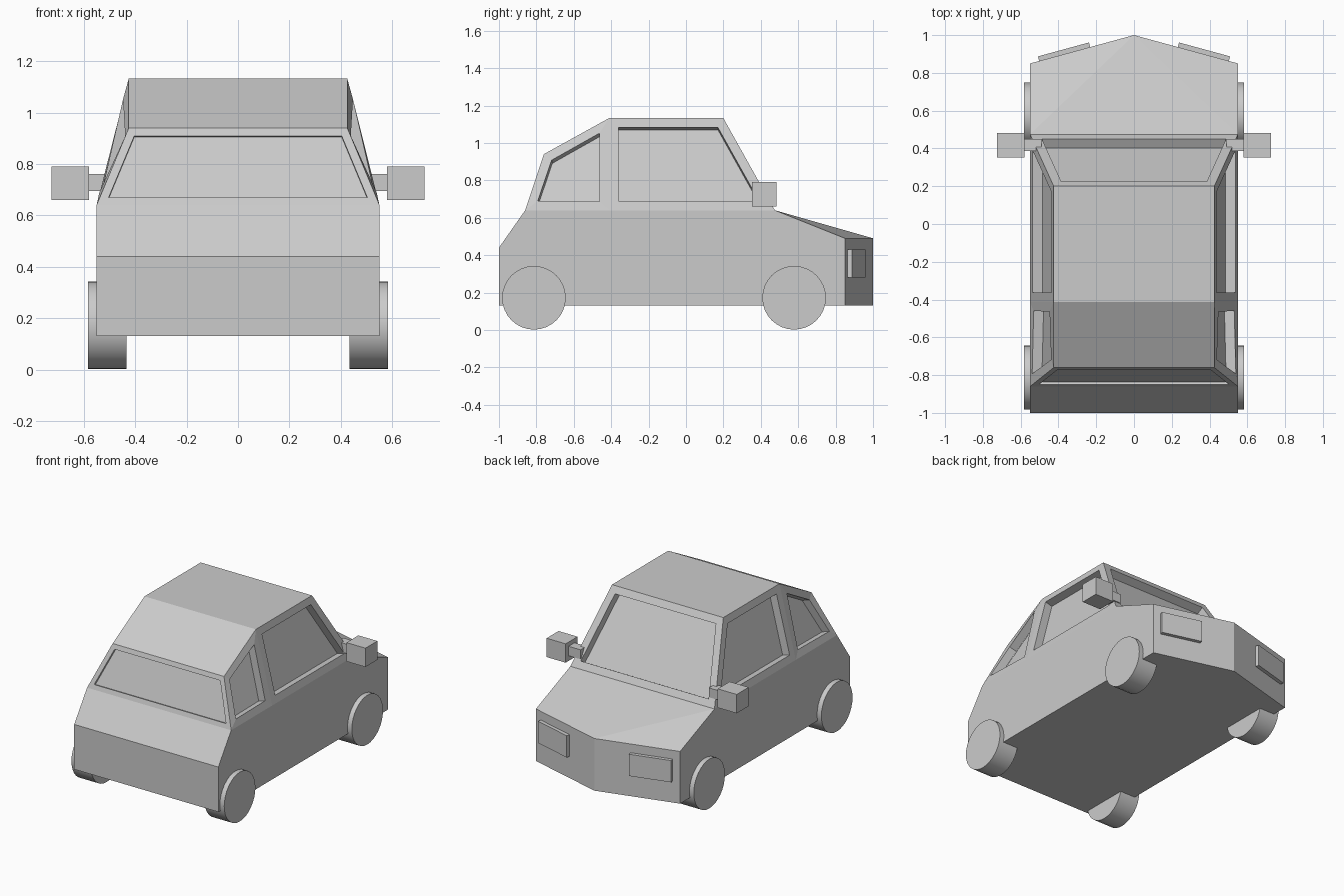
import bpy, bmesh, math
from mathutils import Matrix, Vector

if "Cube" in bpy.data.objects:
    bpy.data.objects.remove(bpy.data.objects["Cube"])


def finish(bm, name):
    bmesh.ops.recalc_face_normals(bm, faces=bm.faces)
    mesh = bpy.data.meshes.new(name)
    bm.to_mesh(mesh)
    bm.free()
    obj = bpy.data.objects.new(name, mesh)
    bpy.context.scene.collection.objects.link(obj)
    return obj


def box(name, centre, size, rot_z=0.0):
    bm = bmesh.new()
    m = (Matrix.Translation(centre) @ Matrix.Rotation(rot_z, 4, 'Z')
         @ Matrix.Diagonal((*size, 1)))
    bmesh.ops.create_cube(bm, size=1, matrix=m)
    return finish(bm, name)


def recess(bm, faces, frame, depth):
    bmesh.ops.inset_individual(bm, faces=faces, thickness=frame, use_even_offset=True)
    bmesh.ops.inset_individual(bm, faces=faces, thickness=0, depth=-depth)


# Body shell: side outline points (half width, y, z), mirrored in x
W, R = 0.55, 0.425
outline = {
    'tail_low': (W, -1, 0.13), 'tail_top': (W, -1, 0.44), 'belt_back': (W, -0.86, 0.64),
    'rear_top': (R, -0.76, 0.94), 'roof_back': (R, -0.412, 1.132), 'roof_front': (R, 0.2, 1.132),
    'belt_front': (W, 0.475, 0.64), 'nose_top': (W, 0.85, 0.49), 'nose_low': (W, 0.85, 0.13),
    'pillar': (W, -0.412, 0.64),
}
bm = bmesh.new()
sides = [{k: bm.verts.new((s * x, y, z)) for k, (x, y, z) in outline.items()} for s in (1, -1)]
tip_top, tip_low = bm.verts.new((0, 1, 0.49)), bm.verts.new((0, 1, 0.13))
right, left = sides

# Panels spanning the full width
span = ['tail_low', 'tail_top', 'belt_back', 'rear_top', 'roof_back', 'roof_front', 'belt_front']
panels = [bm.faces.new((left[a], right[a], right[b], left[b])) for a, b in zip(span, span[1:])]
rear_window, windscreen = panels[2], panels[5]
bm.faces.new((left['belt_front'], right['belt_front'], tip_top))
bm.faces.new((left['tail_low'], left['nose_low'], tip_low, right['nose_low'], right['tail_low']))

# Side panels, nose and bonnet corners
side_windows = []
for s in sides:
    def face(*names):
        return bm.faces.new([s[n] for n in names])
    face('tail_low', 'tail_top', 'belt_back', 'pillar', 'belt_front', 'nose_top', 'nose_low')
    side_windows.append(face('belt_back', 'rear_top', 'roof_back', 'pillar'))
    side_windows.append(face('pillar', 'roof_back', 'roof_front', 'belt_front'))
    bm.faces.new((s['nose_top'], s['nose_low'], tip_low, tip_top))
    bm.faces.new((s['belt_front'], s['nose_top'], tip_top))
bmesh.ops.recalc_face_normals(bm, faces=bm.faces)

# Recessed windows
recess(bm, side_windows + [windscreen], 0.05, 0.055)
recess(bm, [rear_window], 0.032, 0.015)
finish(bm, 'body')

for s, label in ((1, 'right'), (-1, 'left')):
    # Wheels
    for y, end in ((-0.813, 'rear'), (0.578, 'front')):
        bpy.ops.mesh.primitive_cylinder_add(
            vertices=32, radius=0.17, depth=0.15,
            location=(s * 0.508, y, 0.172), rotation=(0, math.pi / 2, 0))
        bpy.context.object.name = f'{end}_{label}_wheel'
        bpy.ops.object.shade_smooth_by_angle()
    # Wing mirrors
    box(f'{label}_mirror', (s * 0.653, 0.418, 0.725), (0.145, 0.13, 0.13))
    box(f'{label}_mirror_arm', (s * 0.54, 0.418, 0.728), (0.10, 0.065, 0.065))
    # Headlights lie along the slanted nose
    angle = math.atan2(-0.15 * s, 0.55)
    box(f'{label}_headlight', (s * 0.367, 0.9, 0.355), (0.28, 0.05, 0.15), angle)
